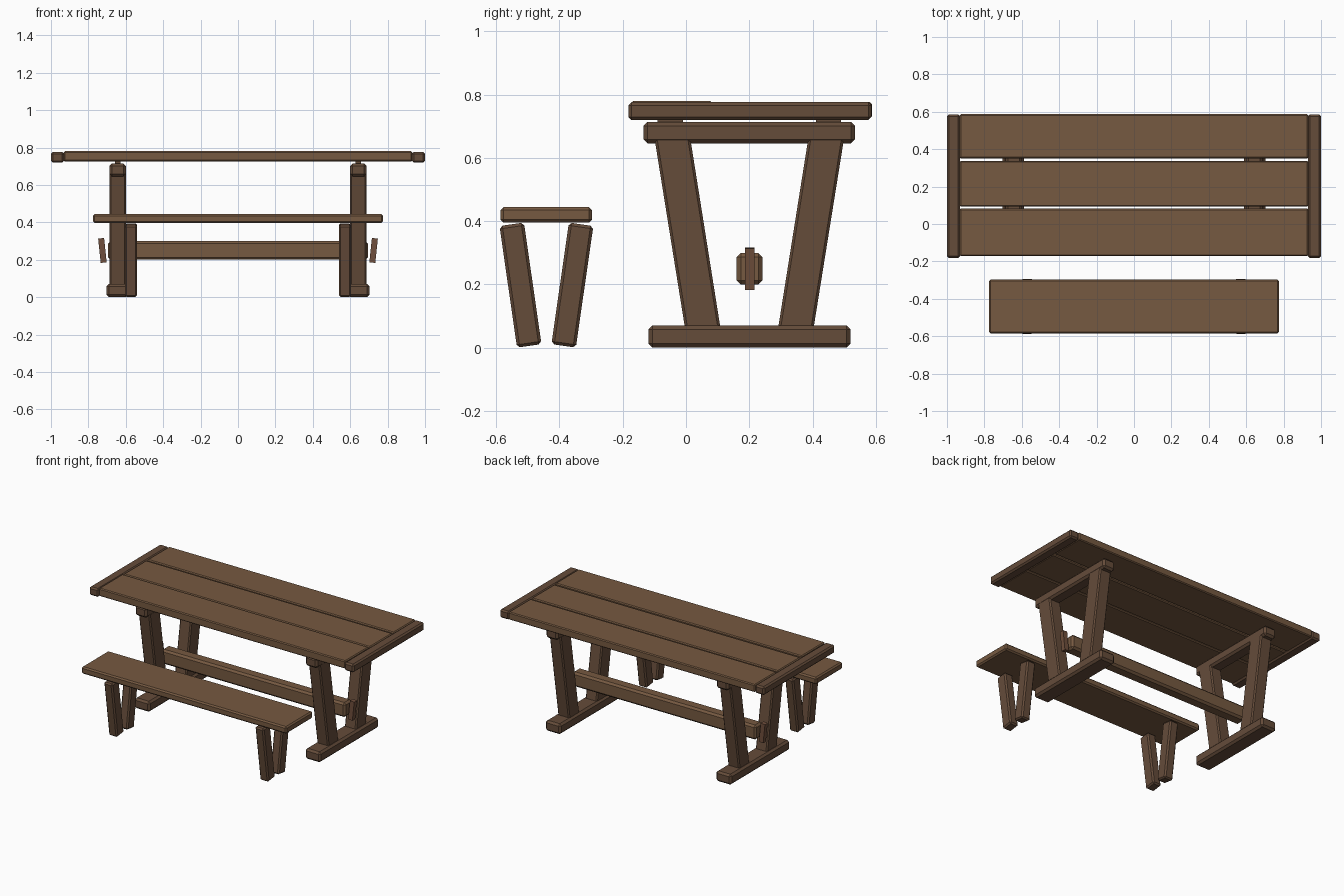
import bpy, bmesh, math
from mathutils import Matrix, Vector

if "Cube" in bpy.data.objects:
    bpy.data.objects.remove(bpy.data.objects["Cube"])


def material(name, rgb):
    m = bpy.data.materials.new(name)
    m.diffuse_color = (*rgb, 1)
    m.use_nodes = True
    m.node_tree.nodes["Principled BSDF"].inputs["Base Color"].default_value = m.diffuse_color
    return m


LIGHT = material("light_wood", (0.18, 0.10, 0.052))
DARK = material("dark_wood", (0.13, 0.072, 0.042))
WEDGE = material("wedge_wood", (0.16, 0.078, 0.045))


def finish(name, bm, mat, bevel):
    bmesh.ops.recalc_face_normals(bm, faces=bm.faces)
    me = bpy.data.meshes.new(name)
    bm.to_mesh(me)
    bm.free()
    me.materials.append(mat)
    ob = bpy.data.objects.new(name, me)
    bpy.context.collection.objects.link(ob)
    if bevel:
        mod = ob.modifiers.new("chamfer", 'BEVEL')
        mod.width = bevel
        mod.segments = 1
    return ob


def board(name, x, y, z, mat, bevel=0.008, rot=(0, 0)):
    """Box from (min, max) ranges, turned by rot = (about x, about y) degrees."""
    bm = bmesh.new()
    size = [b - a for a, b in (x, y, z)]
    mid = [(a + b) / 2 for a, b in (x, y, z)]
    bmesh.ops.create_cube(bm, size=1)
    bm.transform(Matrix.Translation(mid)
                 @ Matrix.Rotation(math.radians(rot[1]), 4, 'Y')
                 @ Matrix.Rotation(math.radians(rot[0]), 4, 'X')
                 @ Matrix.Diagonal((*size, 1)))
    return finish(name, bm, mat, bevel)


def side_range(s, a, b):
    return tuple(sorted((s * a, s * b)))


def slanted_leg(name, x, profile, mat):
    """Extrude a y-z outline along x."""
    bm = bmesh.new()
    f = bm.faces.new([bm.verts.new((x[0], y, z)) for y, z in profile])
    ext = bmesh.ops.extrude_face_region(bm, geom=[f])
    verts = [v for v in ext["geom"] if isinstance(v, bmesh.types.BMVert)]
    bmesh.ops.translate(bm, verts=verts, vec=Vector((x[1] - x[0], 0, 0)))
    return finish(name, bm, mat, 0.008)


# table top planks, the front one sitting slightly proud
planks = [(-0.172, 0.082, 0.726, 0.780),
          (0.093, 0.338, 0.724, 0.776),
          (0.351, 0.587, 0.724, 0.776)]
for i, (y0, y1, z0, z1) in enumerate(planks):
    board(f"table_plank_{i + 1}", (-0.932, 0.932), (y0, y1), (z0, z1), LIGHT, 0.006)

MID = 0.2  # centre line of the trestle in y
for s, side in ((-1, "left"), (1, "right")):
    # end board of the table top
    board(f"end_board_{side}", side_range(s, 0.93, 1.0), (-0.182, 0.586),
          (0.719, 0.776), DARK, 0.01)
    # trestle: foot, top beam and two splayed legs
    board(f"foot_{side}", side_range(s, 0.587, 0.703), (-0.119, 0.52),
          (0.0, 0.071), DARK, 0.013)
    board(f"top_beam_{side}", side_range(s, 0.60, 0.688), (-0.134, 0.534),
          (0.645, 0.714), DARK, 0.013)
    for t, end in ((-1, "front"), (1, "back")):
        outline = [(MID + t * dy, z) for dy, z in
                   ((0.202, 0.055), (0.090, 0.055), (0.187, 0.665), (0.300, 0.665))]
        slanted_leg(f"{end}_leg_{side}", side_range(s, 0.599, 0.687), outline, DARK)
        board(f"{end}_tenon_{side}", side_range(s, 0.629, 0.658),
              tuple(sorted((MID + t * 0.21, MID + t * 0.29))), (0.70, 0.727), DARK, 0)
    # wedge at the end of the stretcher
    board(f"wedge_{side}", side_range(s, 0.709, 0.741), (0.186, 0.216),
          (0.184, 0.315), WEDGE, 0, (0, s * 6))

# stretcher between the trestles
board("stretcher", (-0.695, 0.695), (0.16, 0.242), (0.20, 0.299), LIGHT, 0.013)

# bench seat and its four splayed legs
board("bench_seat", (-0.775, 0.775), (-0.586, -0.297), (0.396, 0.444), LIGHT, 0.009)
for s, side in ((-1, "left"), (1, "right")):
    for t, end in ((-1, "front"), (1, "back")):
        c = -0.441 + t * 0.082
        board(f"bench_{end}_leg_{side}", side_range(s, 0.539, 0.604),
              (c - 0.039, c + 0.039), (0.004, 0.392), DARK, 0.009, (-t * 8.2, 0))
